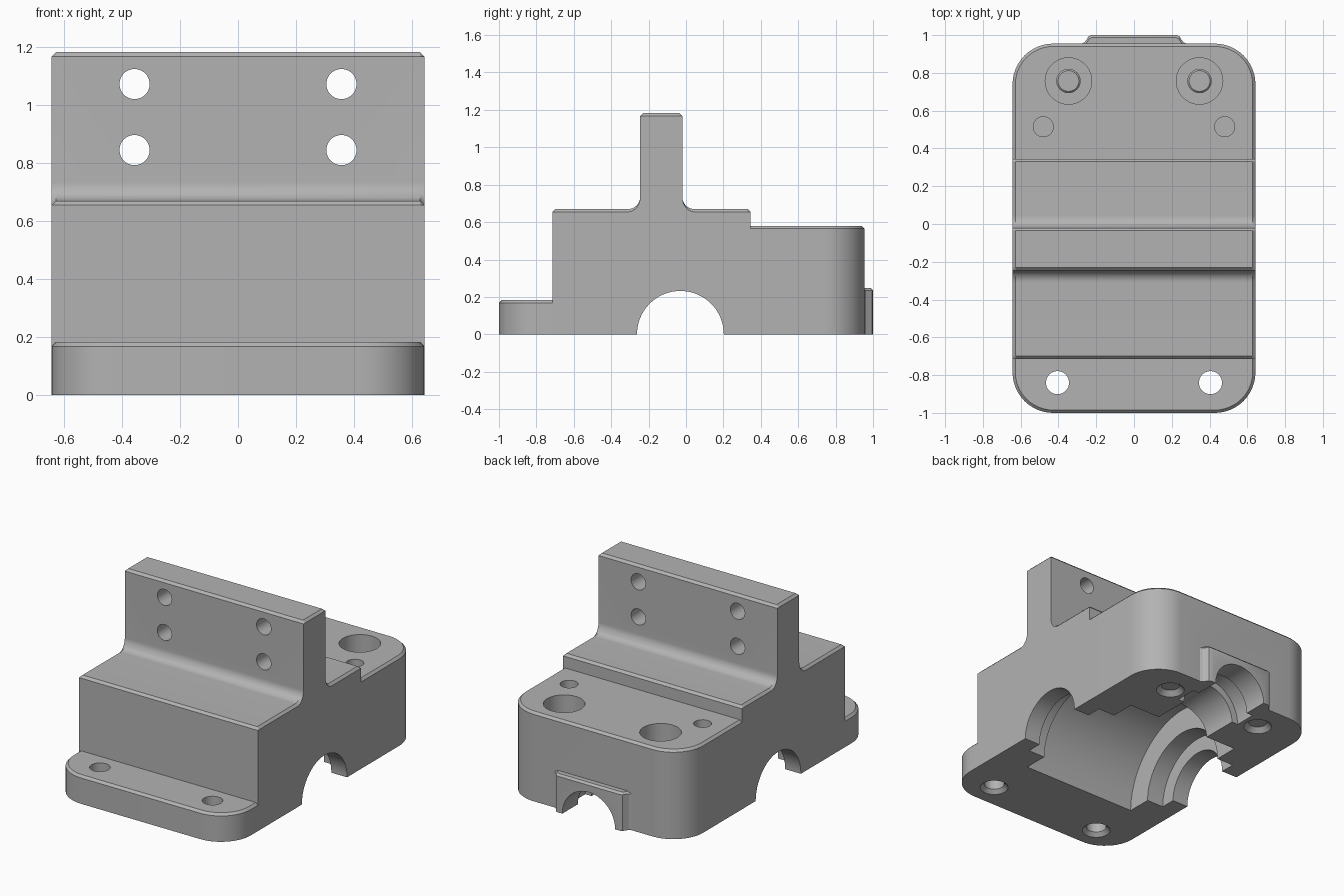
import bpy, bmesh, math
from mathutils import Matrix, Vector

cube = bpy.data.objects.get("Cube")
if cube:
    bpy.data.objects.remove(cube, do_unlink=True)

grey = bpy.data.materials.new("machined_grey")
grey.use_nodes = True
colour = (0.45, 0.45, 0.45, 1)
grey.diffuse_color = colour
grey.node_tree.nodes["Principled BSDF"].inputs["Base Color"].default_value = colour

W, C = 0.643, 0.015   # half width, edge chamfer


def make(name, bm):
    bmesh.ops.recalc_face_normals(bm, faces=bm.faces)
    mesh = bpy.data.meshes.new(name)
    bm.to_mesh(mesh)
    bm.free()
    mesh.materials.append(grey)
    obj = bpy.data.objects.new(name, mesh)
    bpy.context.collection.objects.link(obj)
    return obj


def loft(name, loops):
    bm = bmesh.new()
    rings = [[bm.verts.new(p) for p in loop] for loop in loops]
    n = len(rings[0])
    for a, b in zip(rings, rings[1:]):
        for i in range(n):
            j = (i + 1) % n
            bm.faces.new((a[i], a[j], b[j], b[i]))
    bm.faces.new(rings[0])
    bm.faces.new(rings[-1])
    return make(name, bm)


def arc(cx, cy, r, a0, a1, n=12):
    steps = [math.radians(a0 + (a1 - a0) * i / n) for i in range(n + 1)]
    return [(cx + r * math.cos(a), cy + r * math.sin(a)) for a in steps]


def slab(name, inner_y, outer_y, height, r=0.215):
    """Plate with two rounded outer corners and a chamfered top."""
    s = 1 if outer_y > inner_y else -1

    def plan(d):
        x, y = W - d, outer_y - s * d
        right = arc(x - (r - d), y - s * (r - d), r - d, 0, 90 * s)
        return [(x, inner_y)] + right + [(-px, py) for px, py in right[::-1]] + [(-x, inner_y)]
    return loft(name, [[(x, y, z) for x, y in plan(d)]
                       for z, d in ((0, 0), (height - C, 0), (height, C))])


def boolean(obj, other, op):
    mod = obj.modifiers.new(op.title(), "BOOLEAN")
    mod.operation, mod.solver, mod.object = op, "EXACT", other
    bpy.context.view_layer.objects.active = obj
    bpy.ops.object.modifier_apply(modifier=mod.name)
    bpy.data.objects.remove(other, do_unlink=True)


def drill(axis, start, end, r, r2=None, segments=48):
    """Cut a round hole; start is a point, end its far coordinate on the axis."""
    start = Vector(start)
    i = "XYZ".index(axis)
    length = end - start[i]
    mid = start.copy()
    mid[i] += length / 2
    rot = {"X": Matrix.Rotation(math.pi / 2, 4, "Y"),
           "Y": Matrix.Rotation(-math.pi / 2, 4, "X"), "Z": Matrix()}[axis]
    bm = bmesh.new()
    bmesh.ops.create_cone(bm, cap_ends=True, segments=segments, radius1=r,
                          radius2=r if r2 is None else r2, depth=length,
                          matrix=Matrix.Translation(mid) @ rot)
    cutter = make("hole_cutter", bm)
    cutter.hide_render = True
    boolean(body, cutter, "DIFFERENCE")


# Central block with upright wall: side profile of (y, z, chamfer drop at ends)
F, R = -0.245, 0.065
B, top, deck = -0.02, 1.183, 0.67
profile = [(-0.715, 0, 0), (-0.715, deck - C, 0), (-0.715 + C, deck, C)]
profile += [(y, z, C * (1 - (z - deck) / R)) for y, z in arc(F - R, deck + R, R, -90, 0)]
profile += [(F, top - C, 0), (F + C, top, C), (B - C, top, C), (B, top - C, 0)]
profile += [(y, z, C * (1 - (z - deck) / R)) for y, z in arc(B + R, deck + R, R, 180, 270)]
profile += [(0.345 - C, deck, C), (0.345, deck - C, 0), (0.345, 0, 0)]
body = loft("bearing_housing", [[(x, y, z - k * d) for y, z, d in profile]
                                for x, k in ((-W, 1), (C - W, 0), (W - C, 0), (W, 1))])

# Front foot and rear flange
boolean(body, slab("front_foot", -0.6, -1.0, 0.183), "UNION")
boolean(body, slab("rear_flange", 0.2, 0.955, 0.58), "UNION")

# Rear boss with flared root
half = [(0.28, 0.85), (0.28, 0.953), (0.262, 0.962), (0.25, 0.978), (0.24, 0.994), (0.225, 1.0)]
boss_plan = half + [(-x, y) for x, y in half[::-1]]
boss = loft("rear_boss", [[(x * (1 - d), y - d, z) for x, y in boss_plan]
                          for z, d in ((0, 0), (0.235, 0), (0.248, 0.013))])
boolean(body, boss, "UNION")

# Cross bore, bearing seats and central cavity
for r, reach in ((0.232, 1), (0.33, 0.53), (0.49, 0.41)):
    drill("X", (-reach, -0.03, 0), reach, r, segments=96)

# Rear shaft bore with groove
drill("Y", (0, 0.1, 0), 1.2, 0.19, segments=64)
drill("Y", (0, 0.7, 0), 0.84, 0.235, segments=64)

# Bolt holes, dowel holes and wall holes
for s in (-1, 1):
    drill("Z", (s * 0.405, -0.84, -0.1), 0.4, 0.061)
    drill("Z", (s * 0.405, -0.84, -0.01), 0.03, 0.095, 0.055)
    drill("Z", (s * 0.347, 0.757, -0.1), 0.8, 0.062)
    drill("Z", (s * 0.347, 0.757, 0.34), 0.8, 0.123)
    drill("Z", (s * 0.347, 0.757, -0.01), 0.03, 0.095, 0.055)
    drill("Z", (s * 0.48, 0.515, 0.36), 0.8, 0.053)
    for z in (0.845, 1.073):
        drill("Y", (s * 0.357, -0.5, z), 0.3, 0.052)

bpy.ops.object.select_all(action="DESELECT")
body.select_set(True)
bpy.context.view_layer.objects.active = body
bpy.ops.object.shade_smooth_by_angle(angle=math.radians(25))
